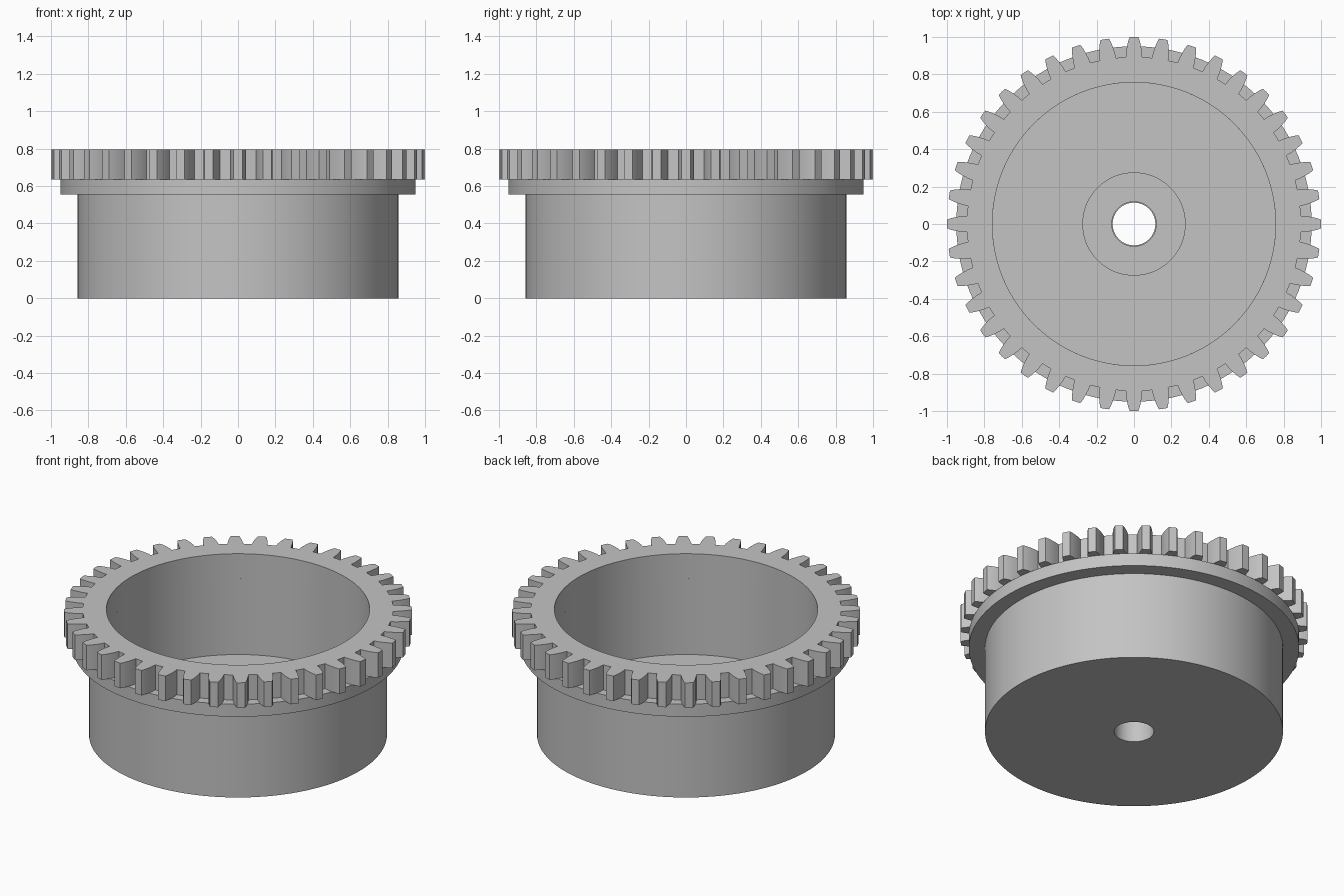
import bpy
import bmesh
from math import cos, sin, pi, radians

# Remove the default cube
cube = bpy.data.objects.get("Cube")
if cube:
    bpy.data.objects.remove(cube, do_unlink=True)

# Single plain grey finish
grey = bpy.data.materials.new("light_grey")
grey.use_nodes = True
colour = (0.55, 0.55, 0.55, 1)
grey.diffuse_color = colour
grey.node_tree.nodes["Principled BSDF"].inputs["Base Color"].default_value = colour


def sweep(name, stations):
    """Join closed (radius, height) sections placed at successive angles."""
    bm = bmesh.new()
    rings = [[bm.verts.new((r * cos(a), r * sin(a), z)) for r, z in section]
             for a, section in stations]
    count = len(rings[0])
    for i, ring in enumerate(rings):
        following = rings[(i + 1) % len(rings)]
        for j in range(count):
            k = (j + 1) % count
            bm.faces.new((ring[j], following[j], following[k], ring[k]))
    bmesh.ops.recalc_face_normals(bm, faces=bm.faces[:])
    mesh = bpy.data.meshes.new(name)
    bm.to_mesh(mesh)
    bm.free()
    mesh.materials.append(grey)
    obj = bpy.data.objects.new(name, mesh)
    bpy.context.collection.objects.link(obj)
    bpy.ops.object.select_all(action='DESELECT')
    obj.select_set(True)
    bpy.context.view_layer.objects.active = obj
    bpy.ops.object.shade_smooth_by_angle(angle=radians(25))
    return obj


def lathe(name, section, segments=160):
    return sweep(name, [(2 * pi * i / segments, section) for i in range(segments)])


INNER, FLOOR, FLANGE_TOP, TOP = 0.757, 0.155, 0.636, 0.795

# Cup with bored floor and outer flange
lathe("cup_body", [
    (0.114, 0), (0.857, 0), (0.857, 0.556), (0.95, 0.556),
    (0.95, FLANGE_TOP), (INNER, FLANGE_TOP), (INNER, FLOOR), (0.114, FLOOR),
])

# Low boss around the bore
lathe("centre_boss", [
    (0.119, FLOOR - 0.01), (0.276, FLOOR - 0.01), (0.276, 0.235), (0.119, 0.235),
])

# Gear ring: each tooth flank is a short curve of (radius, half width)
TEETH = 40
flank = [(0.893, 0.044), (0.92, 0.0425), (0.95, 0.0375), (0.978, 0.031), (1.0, 0.023)]
tooth = [(-w / r, r) for r, w in flank] + [(0, 1.0)]
tooth += [(w / r, r) for r, w in reversed(flank)] + [(pi / TEETH, flank[0][0])]
stations = []
for i in range(TEETH):
    for offset, r in tooth:
        section = [(INNER, FLANGE_TOP), (r, FLANGE_TOP), (r, TOP), (INNER, TOP)]
        stations.append((2 * pi * i / TEETH + offset, section))
sweep("gear_ring", stations)
